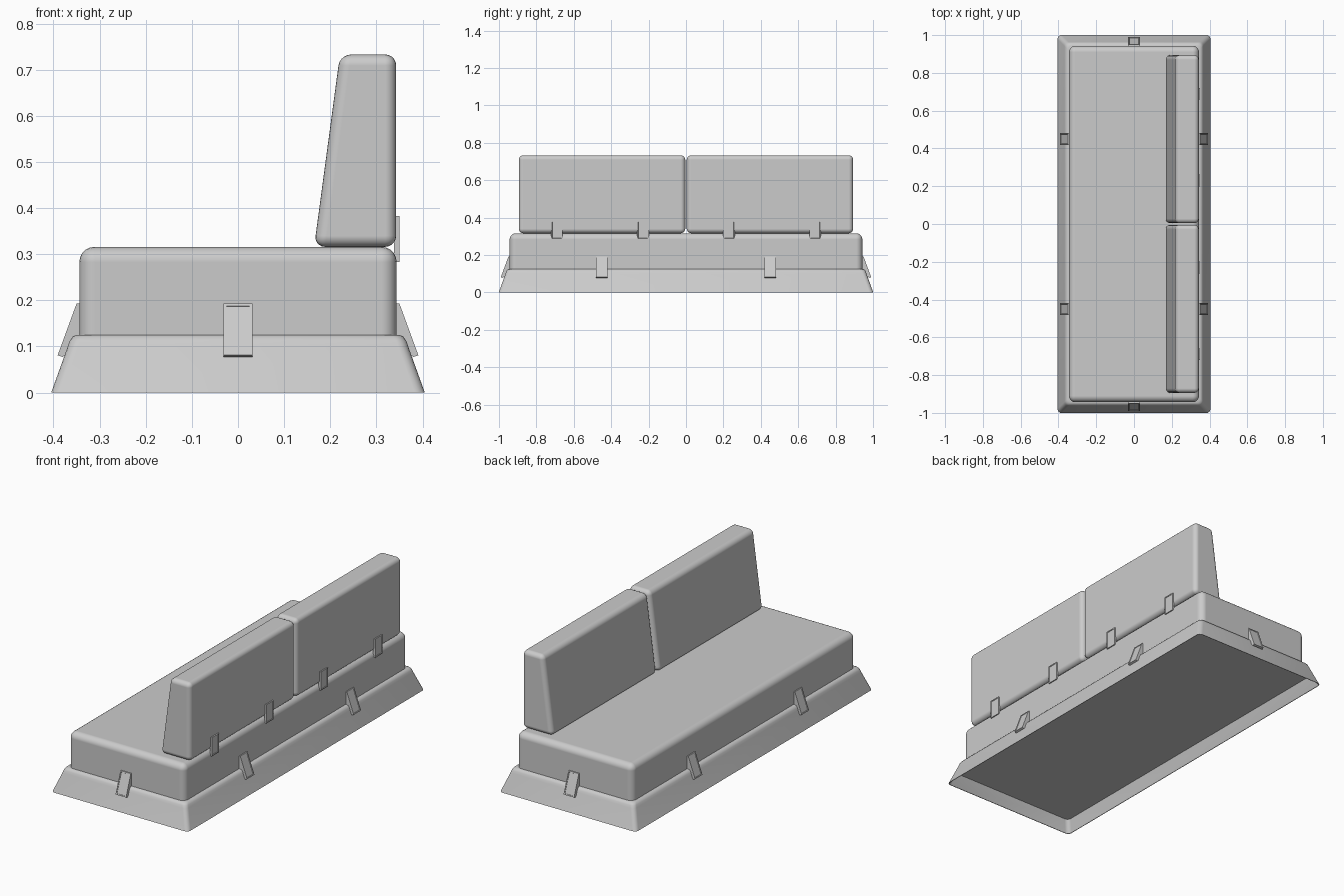
import bpy, bmesh, math
from mathutils import Matrix

if "Cube" in bpy.data.objects:
    bpy.data.objects.remove(bpy.data.objects["Cube"])


def finish(name, bm, bevel=0.0, segs=4):
    bmesh.ops.recalc_face_normals(bm, faces=bm.faces)
    me = bpy.data.meshes.new(name)
    bm.to_mesh(me)
    bm.free()
    ob = bpy.data.objects.new(name, me)
    bpy.context.collection.objects.link(ob)
    if bevel:
        m = ob.modifiers.new("Bevel", 'BEVEL')
        m.width, m.segments = bevel, segs
        m.limit_method = 'ANGLE'
        m.angle_limit = math.radians(40)
        m.harden_normals = True
    bpy.ops.object.select_all(action='DESELECT')
    ob.select_set(True)
    bpy.context.view_layer.objects.active = ob
    bpy.ops.object.shade_smooth_by_angle(angle=math.radians(35))
    return ob


def prism(profile, y0, y1):
    """Extrude an (x, z) profile along y."""
    bm = bmesh.new()
    a = [bm.verts.new((x, y0, z)) for x, z in profile]
    b = [bm.verts.new((x, y1, z)) for x, z in profile]
    bm.faces.new(a)
    bm.faces.new(b[::-1])
    n = len(a)
    for i in range(n):
        bm.faces.new((a[i], b[i], b[(i + 1) % n], a[(i + 1) % n]))
    bmesh.ops.recalc_face_normals(bm, faces=bm.faces)
    return bm


def ring(bm, hx, hy, z, r, n=4):
    """Rounded rectangle loop of vertices."""
    vs = []
    for k, (sx, sy) in enumerate(((1, 1), (-1, 1), (-1, -1), (1, -1))):
        for i in range(n + 1):
            t = math.pi / 2 * (k + i / n)
            vs.append(bm.verts.new((sx * (hx - r) + r * math.cos(t),
                                    sy * (hy - r) + r * math.sin(t), z)))
    return vs


# flared base skirt, hollow underneath
bm = bmesh.new()
extra = 0.596  # half length minus half width
loops = [(0.379, 0.065), (0.402, 0), (0.405, 0), (0.369, 0.1), (0.365, 0.112),
         (0.359, 0.121), (0.350, 0.125), (0.335, 0.125), (0.335, 0.10)]
rings = [ring(bm, h, h + extra, z, 0.022) for h, z in loops]
bm.faces.new(rings[0])
for a, b in zip(rings, rings[1:]):
    for i in range(len(a)):
        j = (i + 1) % len(a)
        bm.faces.new((a[i], a[j], b[j], b[i]))
bm.faces.new(rings[-1])
finish("base_skirt", bm)

# seat cushion
seat = [(-0.344, 0.08), (0.344, 0.08), (0.344, 0.316), (-0.344, 0.316)]
finish("seat_cushion", prism(seat, -0.943, 0.943), 0.033, 5)

# two wedge shaped back cushions
back = [(0.165, 0.316), (0.343, 0.316), (0.343, 0.733), (0.221, 0.733)]
for side, y in (("left", 0.449), ("right", -0.449)):
    finish("back_cushion_" + side, prism(back, y - 0.445, y + 0.445), 0.024, 5)


def clip(name, profile, xf, width=0.062):
    """Small strap with a shallow recess on its outer face."""
    bm = prism(profile, -width / 2, width / 2)
    bm.faces.ensure_lookup_table()
    outer = max(bm.faces, key=lambda f: f.normal.x * f.calc_area())
    bmesh.ops.inset_region(bm, faces=[outer], thickness=0.008, depth=0)
    bmesh.ops.inset_region(bm, faces=[outer], thickness=0.001, depth=-0.002)
    bm.transform(xf)
    finish(name, bm)


# straps joining back cushions to the seat
strap = [(0.338, 0.283), (0.350, 0.283), (0.350, 0.383), (0.338, 0.383)]
for i, y in enumerate((-0.69, -0.23, 0.23, 0.69)):
    clip(f"back_strap_{i}", strap, Matrix.Translation((0, y, 0)))

# slanted clips joining seat to skirt, on all four sides
wedge = [(0.340, 0.193), (0.350, 0.193), (0.391, 0.081), (0.380, 0.077), (0.340, 0.12)]
for i, (ang, y, shift) in enumerate(((0, 0.45, 0), (0, -0.45, 0), (180, 0.45, 0),
                                     (180, -0.45, 0), (90, 0, 0.599), (-90, 0, 0.599))):
    xf = (Matrix.Translation((0, y, 0)) @ Matrix.Rotation(math.radians(ang), 4, 'Z')
          @ Matrix.Translation((shift, 0, 0)))
    clip(f"base_clip_{i}", wedge, xf)
